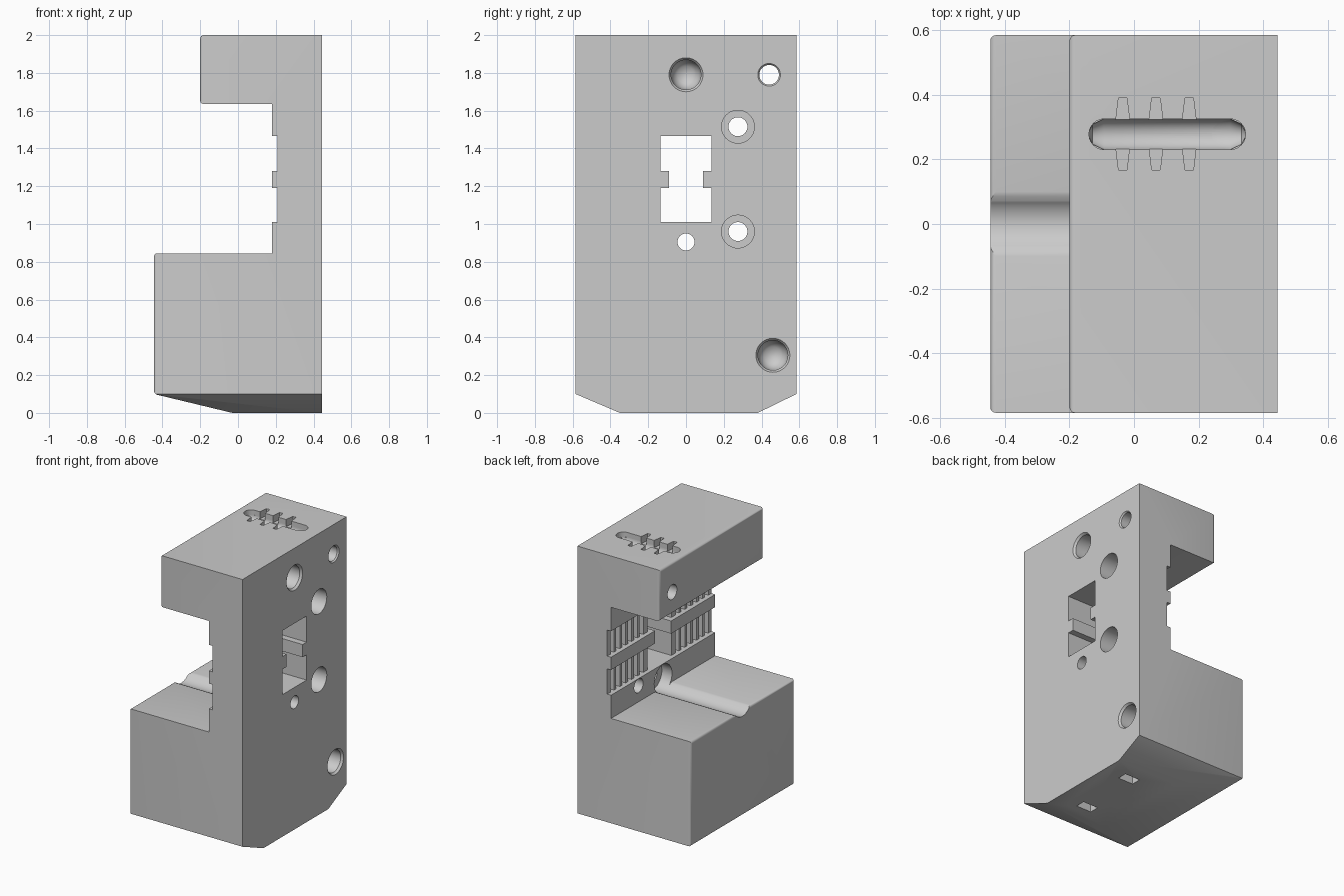
import bpy, bmesh
from math import cos, sin, tau, radians
from mathutils import Vector, Matrix

cube = bpy.data.objects.get("Cube")
if cube:
    bpy.data.objects.remove(cube, do_unlink=True)

HALF, FRONT, INNER = 0.585, 0.445, 0.18   # half width, mounting face, slot face

grey = bpy.data.materials.new("plain grey")
grey.use_nodes = True
grey.diffuse_color = (0.6, 0.6, 0.6, 1)
grey.node_tree.nodes["Principled BSDF"].inputs["Base Color"].default_value = grey.diffuse_color


def make(name, bm):
    bmesh.ops.recalc_face_normals(bm, faces=bm.faces)
    mesh = bpy.data.meshes.new(name)
    bm.to_mesh(mesh)
    bm.free()
    mesh.materials.append(grey)
    ob = bpy.data.objects.new(name, mesh)
    bpy.context.collection.objects.link(ob)
    return ob


def loft(outlines):
    """Closed solid through matching outlines."""
    bm = bmesh.new()
    rings = [[bm.verts.new(p) for p in outline] for outline in outlines]
    bm.faces.new(rings[0])
    bm.faces.new(rings[-1])
    for a, b in zip(rings, rings[1:]):
        for i in range(len(a)):
            j = (i + 1) % len(a)
            bm.faces.new((a[i], a[j], b[j], b[i]))
    bmesh.ops.recalc_face_normals(bm, faces=bm.faces)
    return bm


def prism(points, offset):
    return loft([points, [Vector(p) + Vector(offset) for p in points]])


# Body: C-shaped side profile with softened outer corners
profile = [(FRONT, 0), (FRONT, 2), (-0.2, 2), (-0.2, 1.635), (INNER, 1.635),
           (INNER, 0.845), (-0.445, 0.845), (-0.445, 0.1), (-0.03, 0)]
bm = prism([(x, -HALF, z) for x, z in profile], (0, 2 * HALF, 0))


def softened(e):
    a, b = (v.co for v in e.verts)
    return max(a.x, b.x) < -0.1 and abs(a.x - b.x) < 0.001


bmesh.ops.bevel(bm, geom=[e for e in bm.edges if softened(e)], offset=0.018,
                offset_type='OFFSET', segments=4, profile=0.5, affect='EDGES')
body = make("clamp_body", bm)
bpy.context.view_layer.objects.active = body


def carve(bm):
    """Subtract a shape from the body."""
    cutter = make("cutter", bm)
    cutter.hide_render = True
    mod = body.modifiers.new("carve", 'BOOLEAN')
    mod.operation, mod.solver, mod.object = 'DIFFERENCE', 'EXACT', cutter
    bpy.ops.object.modifier_apply(modifier=mod.name)
    bpy.data.objects.remove(cutter, do_unlink=True)


def box(x, y, z):
    return prism([(x[0], y[0], z[0]), (x[1], y[0], z[0]), (x[1], y[1], z[0]), (x[0], y[1], z[0])],
                 (0, 0, z[1] - z[0]))


def drill(start, direction, steps, n=40):
    """Turned cutter: steps are (depth, radius) along the direction."""
    bm = loft([[(r * cos(tau * i / n), r * sin(tau * i / n), d) for i in range(n)] for d, r in steps])
    turn = Vector(direction).to_track_quat('Z', 'Y').to_matrix().to_4x4()
    bm.transform(Matrix.Translation(start) @ turn)
    carve(bm)


def bore(y, z, steps, x=FRONT):
    drill((x, y, z), (-1, 0, 0), steps)


# Sloped sides at the lower end
for side, foot in ((-1, 0.35), (1, 0.38)):
    run = 0.3 * (HALF - foot)
    wedge = [(foot - run, -0.03), (HALF + run, 0.13), (0.9, -0.3)]
    carve(prism([(-0.7, side * y, z) for y, z in wedge], (1.4, 0, 0)))

# Round recess and stepped window in the mounting face
bore(0, 0.905, [(-0.05, 0.345), (0.07, 0.345)])
for half, low, high in ((0.135, 1.01, 1.19), (0.09, 1.17, 1.3), (0.135, 1.28, 1.465)):
    carve(box((0, 0.6), (-half, half), (low, high)))

# Two channels across the slot face, with toothed grooves on each side
for low, high in ((1.01, 1.19), (1.28, 1.465)):
    carve(box((0, 0.21), (-0.7, 0.7), (low, high)))
    for side in (-1, 1):
        for i in range(6):
            y = side * (0.2 + 0.066 * i)
            carve(box((0.15, 0.25), (y - 0.02, y + 0.02), (low, high)))

# Long holes through the upper arm
for y in (-0.455, 0.44):
    bore(y, 1.79, [(-0.05, 0.06), (0, 0.06), (0.01, 0.052), (0.8, 0.052)])

# Blind holes with softened rims and rounded ends
for y, z in ((0, 1.79), (-0.46, 0.305), (0.46, 0.305)):
    bore(y, z, [(-0.05, 0.09), (0, 0.09), (0.015, 0.079), (0.24, 0.079),
                (0.28, 0.068), (0.305, 0.045), (0.315, 0.01)])

# Counterbored screw holes
for y in (-0.275, 0.275):
    for z in (0.96, 1.515):
        bore(y, z, [(-0.05, 0.087), (0.12, 0.087), (0.12, 0.05), (0.4, 0.05)])

# Adjuster hole opening into the trough along the lower block
bore(0, 0.905, [(-0.05, 0.045), (0.4, 0.045)])
bore(0, 0.905, [(0, 0.1), (0.9, 0.1)], x=0.26)
for side in (-1, 1):
    lip = [(0.1, 0.86), (0.1, 0.845), (0.085, 0.841), (0.07, 0.832), (0.06, 0.86)]
    carve(prism([(-0.5, side * y, z) for y, z in lip], (0.68, 0, 0)))

# Cable slot on the top with crossing tapered notches
drill((-0.14, 0.278, 1.965), (1, 0, 0),
      [(0, 0.008), (0.012, 0.031), (0.047, 0.0475), (0.438, 0.0475), (0.473, 0.031), (0.485, 0.008)])
ends = [(x + 0.0475 * cos(tau * i / 24 + t), 0.278 + 0.0475 * sin(tau * i / 24 + t), 1.965)
        for x, t in ((0.298, -tau / 4), (-0.092, tau / 4)) for i in range(13)]
carve(prism(ends, (0, 0, 0.1)))
drill((0.3, 0.278, 1.97), (-0.25, 0, -1), [(0, 0.045), (0.3, 0.045)])
for x in (-0.035, 0.068, 0.171):
    notch = [(x - 0.013, 0.168), (x + 0.013, 0.168), (x + 0.021, 0.235), (x + 0.021, 0.325),
             (x + 0.013, 0.39), (x - 0.013, 0.39), (x - 0.021, 0.325), (x - 0.021, 0.235)]
    carve(prism([(px, py, 1.95) for px, py in notch], (0, 0, 0.1)))

# Three keyed sockets and two pin holes underneath
for x, y in ((0.275, -0.22), (0.1, -0.01), (0.3, 0.235)):
    drill((x, y, -0.05), (0, 0, 1), [(0, 0.075), (0.13, 0.075)])
    if x > 0.2:
        carve(box((x - 0.12, x), (y - 0.035, y + 0.035), (-0.05, 0.06)))
for y in (-0.06, 0.085):
    drill((0.3, y, -0.05), (0, 0, 1), [(0, 0.03), (0.13, 0.03)])

body.select_set(True)
bpy.ops.object.shade_smooth_by_angle(angle=radians(32))
